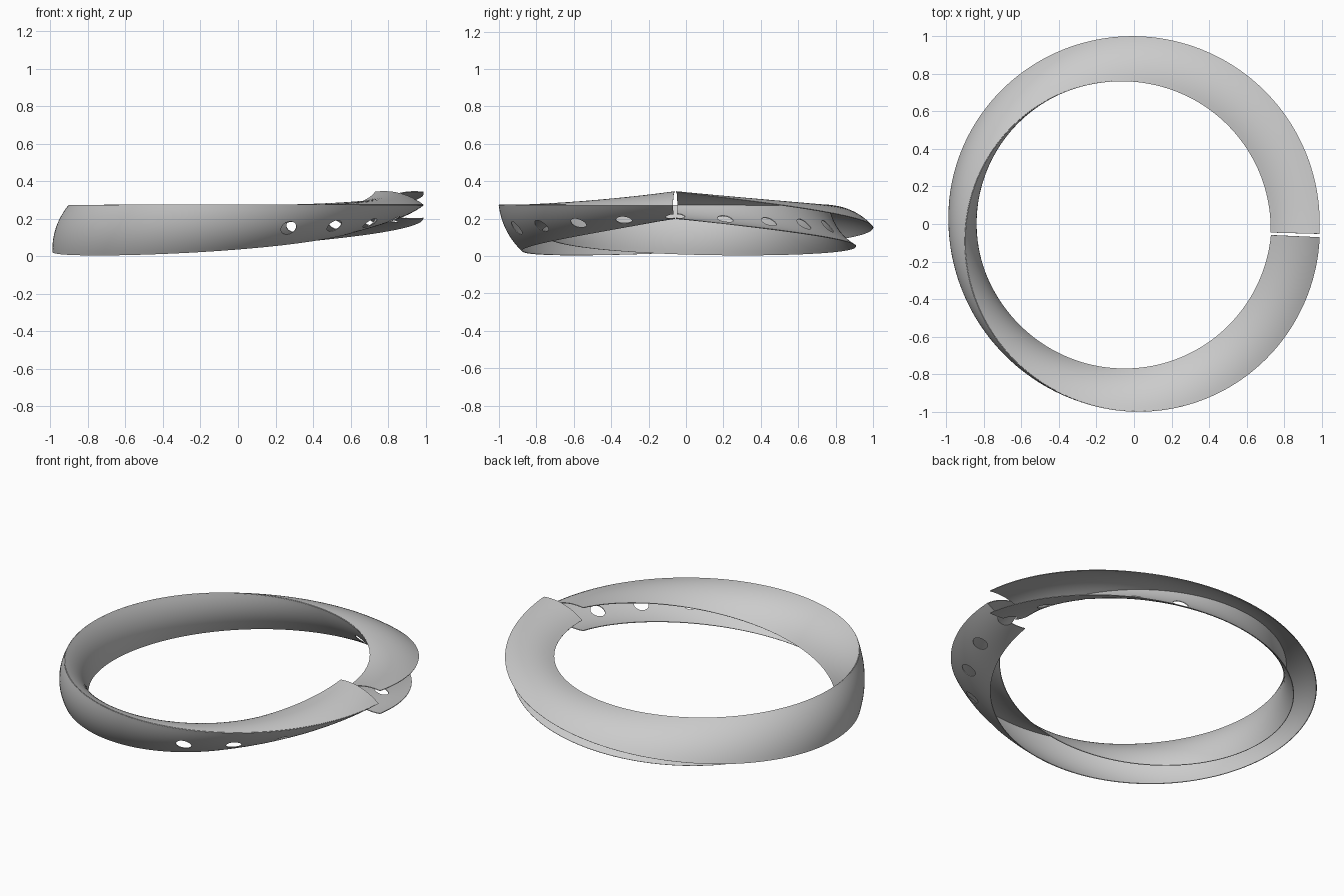
import bpy, bmesh, math
from mathutils import Vector, Matrix

if "Cube" in bpy.data.objects:
    bpy.data.objects.remove(bpy.data.objects["Cube"])

CX, CY, R = -0.024, -0.026, 0.884      # ring centre and mean radius
L, SAG, APEX_Z = 0.268, 0.027, 0.272   # leaf width, bulge, height of the shared fold
GAP = math.radians(-2.0)
HALF = math.radians(0.5)
SPAN = 2 * math.pi - 2 * HALF
STEPS, ROWS = 240, 12


def point(side, t, u):
    """Point on a leaf: t runs clockwise round the ring, u from fold to free edge."""
    th = GAP - HALF - SPAN * t
    bis = math.pi + math.pi * t + math.radians(5) * math.sin(math.pi * t)
    a = bis + side * math.radians(15)
    bulge = side * SAG * 4 * u * (1 - u)
    r = R - 0.13 * math.cos(bis) + L * u * math.cos(a) - bulge * math.sin(a)
    z = APEX_Z + L * u * math.sin(a) + bulge * math.cos(a)
    return Vector((CX + r * math.cos(th), CY + r * math.sin(th), z))


def make_object(name, bm):
    bmesh.ops.recalc_face_normals(bm, faces=bm.faces)
    me = bpy.data.meshes.new(name)
    bm.to_mesh(me)
    bm.free()
    ob = bpy.data.objects.new(name, me)
    bpy.context.collection.objects.link(ob)
    return ob


def make_cutter(side, name):
    """Row of round punches along the lower leaf near the gap."""
    bm = bmesh.new()
    for k in range(5):
        off = math.radians(17.3 * k) / (2 * math.pi)
        t = off if side > 0 else 1 - off
        c = point(side, t, 0.5)
        across = point(side, t, 0.55) - point(side, t, 0.45)
        along = point(side, t + 0.002, 0.5) - point(side, t - 0.002, 0.5)
        rot = across.cross(along).to_track_quat('Z', 'Y').to_matrix().to_4x4()
        bmesh.ops.create_cone(bm, cap_ends=True, segments=32, radius1=0.043,
                              radius2=0.043, depth=0.07,
                              matrix=Matrix.Translation(c) @ rot)
    ob = make_object(name, bm)
    ob.hide_render = True
    return ob


def make_leaf(side, name):
    """Twisted, bulged band with a thin wall and a row of holes."""
    bm = bmesh.new()
    grid = [[bm.verts.new(point(side, i / STEPS, j / ROWS)) for j in range(ROWS + 1)]
            for i in range(STEPS + 1)]
    for i in range(STEPS):
        for j in range(ROWS):
            bm.faces.new((grid[i][j], grid[i + 1][j], grid[i + 1][j + 1], grid[i][j + 1]))
    ob = make_object(name, bm)
    sol = ob.modifiers.new("wall", 'SOLIDIFY')
    sol.thickness = 0.004
    sol.offset = 0
    cutter = make_cutter(side, name + "_hole_cutter")
    cut = ob.modifiers.new("holes", 'BOOLEAN')
    cut.operation = 'DIFFERENCE'
    cut.solver = 'EXACT'
    cut.object = cutter
    bpy.ops.object.select_all(action='DESELECT')
    bpy.context.view_layer.objects.active = ob
    ob.select_set(True)
    for m in ("wall", "holes"):
        bpy.ops.object.modifier_apply(modifier=m)
    bpy.data.objects.remove(cutter)
    bpy.ops.object.shade_smooth_by_angle(angle=math.radians(35))


# two leaves of the twisted V-section band
make_leaf(1, "outer_band_leaf")
make_leaf(-1, "inner_band_leaf")
